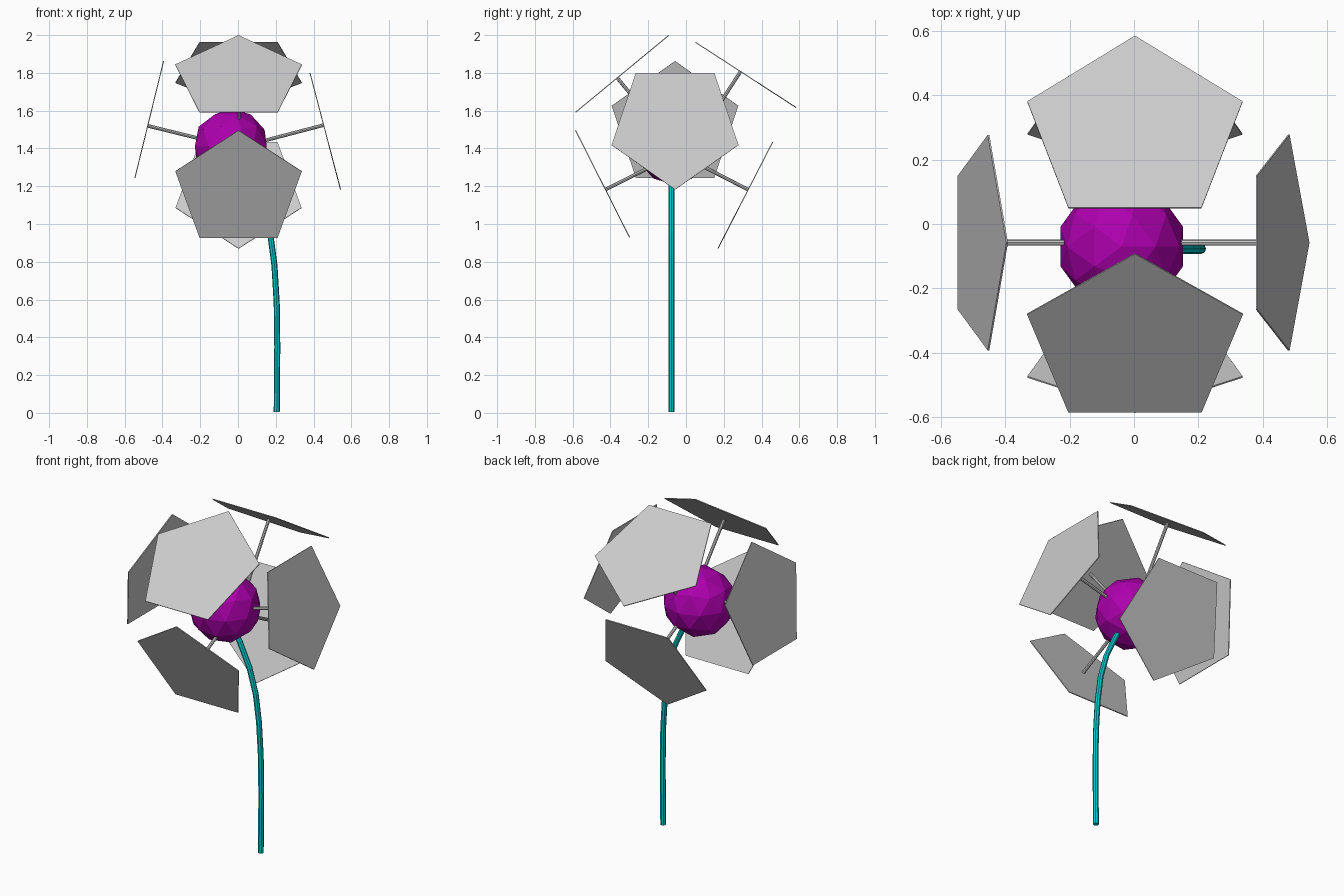
import bpy, bmesh
from math import sin, cos, pi
from mathutils import Vector

if "Cube" in bpy.data.objects:
    bpy.data.objects.remove(bpy.data.objects["Cube"])

HUB = Vector((-0.038, -0.07, 1.41))


def coloured(obj, name, rgba):
    mat = bpy.data.materials.new(name)
    mat.diffuse_color = rgba
    mat.use_nodes = True
    mat.node_tree.nodes["Principled BSDF"].inputs["Base Color"].default_value = mat.diffuse_color
    obj.data.materials.append(mat)


def prism(name, centre, axis, up, radius, depth, sides):
    """Regular prism with its first corner pointing along 'up'."""
    side = up.cross(axis)
    bm = bmesh.new()
    ring = [bm.verts.new(centre - axis * depth / 2 + radius
                         * (up * cos(2 * pi * i / sides) + side * sin(2 * pi * i / sides)))
            for i in range(sides)]
    base = bm.faces.new(ring)
    top = bmesh.ops.extrude_face_region(bm, geom=[base], use_keep_orig=True)["geom"]
    bmesh.ops.translate(bm, vec=axis * depth,
                        verts=[v for v in top if isinstance(v, bmesh.types.BMVert)])
    bmesh.ops.recalc_face_normals(bm, faces=bm.faces[:])
    mesh = bpy.data.meshes.new(name)
    bm.to_mesh(mesh)
    bm.free()
    obj = bpy.data.objects.new(name, mesh)
    bpy.context.collection.objects.link(obj)
    return obj


def petal(name, tip, edge, side):
    """Pentagon plate from its tip corner to the middle of the opposite edge, with its rod."""
    tip, edge = Vector(tip), Vector(edge)
    up = (tip - edge).normalized()
    radius = (tip - edge).length / (1 + cos(pi / 5))
    centre = tip - up * radius
    out = up.cross(Vector(side)).normalized()
    if out.dot(centre - HUB) < 0:
        out = -out
    prism(name + "_petal", centre, out, up, radius, 0.005, 5)
    prism(name + "_rod", centre - out * 0.2, out, up, 0.0095, 0.4, 8)


# Faceted hub
bpy.ops.mesh.primitive_ico_sphere_add(subdivisions=2, radius=0.2, location=HUB)
hub = bpy.context.object
hub.name = "flower_hub"
coloured(hub, "purple", (0.42, 0.0, 0.42, 1))

# Six petals on rods
X, Y = (1, 0, 0), (0, 1, 0)
petal("right", (0.543, -0.058, 1.182), (0.381, -0.058, 1.80), Y)
petal("left", (-0.394, -0.058, 1.862), (-0.546, -0.058, 1.243), Y)
petal("front_upper", (0.003, -0.092, 1.998), (0.003, -0.584, 1.592), X)
petal("front_lower", (0.003, -0.585, 1.496), (0.003, -0.298, 0.928), X)
petal("back_upper", (0.003, 0.584, 1.616), (0.003, 0.05, 1.962), X)
petal("back_lower", (0.003, 0.169, 0.87), (0.003, 0.459, 1.434), X)

# Curved stem
path = [(0.205, 0.004), (0.208, 0.35), (0.205, 0.58), (0.193, 0.78),
        (0.172, 0.94), (0.13, 1.09), (0.065, 1.23), (0.03, 1.29)]
curve = bpy.data.curves.new("stem", "CURVE")
curve.dimensions = "3D"
curve.bevel_depth = 0.016
curve.bevel_resolution = 2
curve.use_fill_caps = True
spline = curve.splines.new("POLY")
spline.points.add(len(path) - 1)
spline.use_smooth = False
for p, (x, z) in zip(spline.points, path):
    p.co = (x, -0.077, z, 1)
stem = bpy.data.objects.new("stem", curve)
bpy.context.collection.objects.link(stem)
coloured(stem, "cyan", (0.0, 0.6, 0.62, 1))
